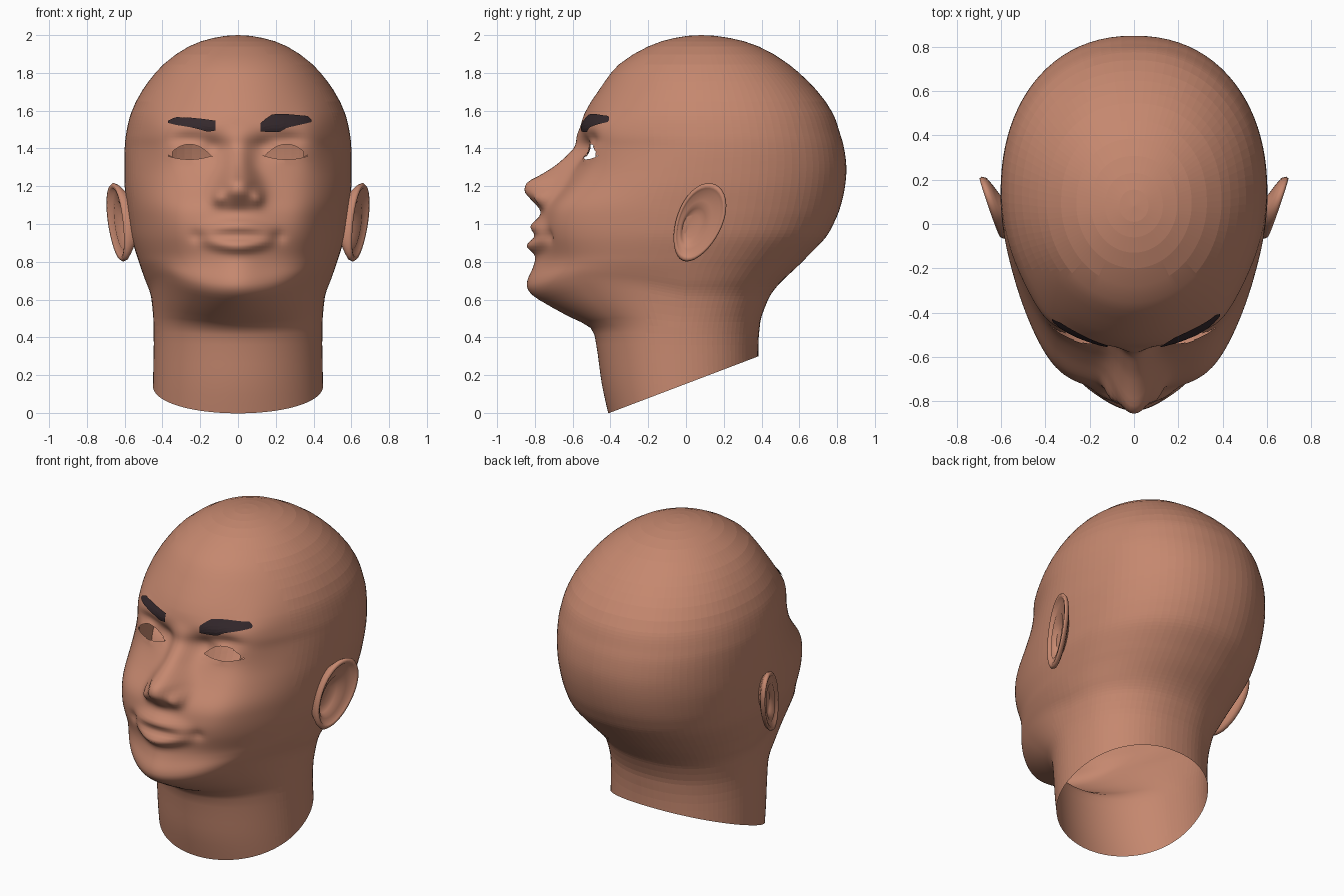
import bpy, bmesh, math
from mathutils import Vector
from mathutils.bvhtree import BVHTree

if "Cube" in bpy.data.objects:
    bpy.data.objects.remove(bpy.data.objects["Cube"])


def material(name, rgb):
    m = bpy.data.materials.new(name)
    m.diffuse_color = (*rgb, 1)
    m.use_nodes = True
    m.node_tree.nodes["Principled BSDF"].inputs["Base Color"].default_value = m.diffuse_color
    return m


skin = material("skin", (0.56, 0.245, 0.158))
dark = material("dark brown hair", (0.035, 0.022, 0.026))


def finish(bm, name, mat):
    mesh = bpy.data.meshes.new(name)
    bm.to_mesh(mesh)
    mesh.materials.append(mat)
    ob = bpy.data.objects.new(name, mesh)
    bpy.context.collection.objects.link(ob)
    return ob


def lerp_table(table, v):
    """Piecewise linear lookup; first column ascending."""
    if v <= table[0][0]:
        return table[0][1:]
    for a, b in zip(table, table[1:]):
        if v <= b[0]:
            t = (v - a[0]) / (b[0] - a[0])
            return [p + (q - p) * t for p, q in zip(a[1:], b[1:])]
    return table[-1][1:]


def loft(bm, rings):
    for r, s in zip(rings, rings[1:]):
        for i in range(len(r)):
            j = (i + 1) % len(r)
            bm.faces.new((r[i], s[i], s[j], r[j]))


# Head sections: height, front y, back y, half width, y of widest point
SECTIONS = [
    (2.00, .08, .08, 0, .08), (1.985, -.06, .23, .13, .08),
    (1.94, -.20, .385, .26, .09), (1.845, -.355, .545, .395, .10),
    (1.71, -.46, .69, .505, .12), (1.59, -.535, .775, .565, .13),
    (1.48, -.562, .815, .592, .14), (1.40, -.555, .837, .60, .14),
    (1.30, -.60, .849, .602, .13), (1.20, -.665, .842, .60, .12),
    (1.10, -.745, .82, .59, .11), (1.02, -.775, .79, .58, .10),
    (.93, -.79, .74, .565, .08), (.83, -.795, .645, .535, .04),
    (.77, -.81, .585, .515, .01), (.70, -.84, .51, .49, 0),
    (.65, -.835, .466, .47, -.01), (.60, -.78, .435, .458, -.02),
    (.51, -.62, .40, .449, -.03), (.45, -.505, .39, .447, -.04),
    (.36, -.475, .383, .446, -.04), (.15, -.445, .383, .45, -.03),
    (-.03, -.405, .383, .453, -.02)]

# Nose: height, projection, half width
NOSE = [(1.05, 0, .10), (1.08, .015, .11), (1.12, .08, .11), (1.17, .17, .105),
        (1.22, .197, .095), (1.26, .145, .085), (1.31, .095, .07),
        (1.40, .04, .06), (1.45, .02, .06), (1.52, 0, .06)]


def bump(x, z, cx, cz, sx, sz):
    return math.exp(-((x - cx) / sx) ** 2 - ((z - cz) / sz) ** 2)


def features(x, z):
    """Forward displacement of the face."""
    x = abs(x)
    near = [lerp_table(NOSE, z + k) for k in (-.012, 0, .012)]
    amount, width = (sum(c) / 3 for c in zip(*near))
    d = amount * math.exp(-(x / width) ** 2.4)
    d += .045 * bump(x, z, .105, 1.14, .032, .04)            # nostril wings
    lip = max(0, 1 - (x / .225) ** 2) ** 1.2
    d += lip * .042 * bump(0, z, 0, .988 - .8 * x * x, 1, .038)
    d += lip * .052 * bump(0, z, 0, .885 + .9 * x * x, 1, .036)
    d -= .02 * bump(x, z, .21, .935, .04, .03)               # mouth corners
    d -= .035 * bump(x, z, .135, 1.40, .06, .06)             # inner sockets
    d -= .018 * bump(x, z, .27, 1.45, .10, .03)              # lid crease
    d += .018 * bump(x, z, .255, 1.385, .10, .05)            # eyelids
    d += .045 * bump(x, z, .39, 1.44, .10, .14)              # outer brow
    d += .012 * bump(x, z, .25, 1.52, .16, .04)              # brow ridge
    d += .055 * bump(x, z, .37, 1.06, .14, .23)              # full cheeks
    # narrower muzzle and chin
    d -= .03 * (1 - math.exp(-(x / .13) ** 2)) * bump(0, z, 0, .76, 1, .17) \
        * math.exp(-(x / .34) ** 4)
    return d


def catmull(p0, p1, p2, p3, t):
    return [.5 * (2 * b + (c - a) * t + (2 * a - 5 * b + 4 * c - d) * t * t
                  + (3 * b - a - 3 * c + d) * t ** 3)
            for a, b, c, d in zip(p0, p1, p2, p3)]


def section_rows():
    first = [2 * a - b for a, b in zip(SECTIONS[0], SECTIONS[1])]
    first[0] = SECTIONS[1][0]
    keys = [first] + SECTIONS + [SECTIONS[-1]]
    rows = []
    for i in range(1, len(keys) - 2):
        z, dz = keys[i][0], keys[i][0] - keys[i + 1][0]
        n = max(2, round(dz / (.017 if .6 < z < 1.6 else .05)))
        rows += [catmull(*keys[i - 1:i + 3], k / n) for k in range(n)]
    return rows + [list(SECTIONS[-1])]


# Head and neck: lofted sections, denser towards the face
SEG = 120
bm = bmesh.new()
rings = []
for z, front, back, w, mid in section_rows()[1:]:
    ring = []
    for i in range(SEG):
        t = math.tau * i / SEG
        a = t - .45 * math.sin(t)
        s, c = math.sin(a), math.cos(a)
        lift = 0
        if c >= 0:
            x = w * s
            y = mid - (mid - front) * c - features(x, z) * min(1, 3 * c)
            # jawline rises from the chin towards the sides
            lift = .5 * x * x * min(1, 1.5 * c) * bump(0, z, 0, .62, 1, .15)
        else:
            x = w * math.copysign(abs(s) ** .91, s)
            y = mid + (back - mid) * abs(c) ** .91
        ring.append(bm.verts.new((x, y, z + lift)))
    rings.append(ring)
loft(bm, rings)
pole = bm.verts.new((0, .08, 2))
for i in range(SEG):
    bm.faces.new((pole, rings[0][i], rings[0][(i + 1) % SEG]))
bmesh.ops.recalc_face_normals(bm, faces=bm.faces)

# Slanted open neck base
bmesh.ops.bisect_plane(bm, geom=bm.verts[:] + bm.edges[:] + bm.faces[:],
                       plane_co=(0, -.405, 0), plane_no=(0, .38, -1),
                       clear_outer=True)
tree = BVHTree.FromBMesh(bm)


# Open almond eye holes
def eye_limits(x):
    u = max(-1, min(1, (abs(x) - .257) / .115))
    return 1.36 - .018 * (1 - u * u), 1.36 + .062 * (1 - u * u)


def in_eye(p):
    low, high = eye_limits(p.x)
    return p.y < -.2 and low < p.z < high


bmesh.ops.delete(bm, geom=[f for f in bm.faces if in_eye(f.calc_center_median())],
                 context='FACES')
for v in bm.verts:
    if v.is_boundary and v.co.z > 1.2:
        low, high = eye_limits(v.co.x)
        v.co.z = high if v.co.z > (low + high) / 2 else low
head = finish(bm, "head", skin)
for p in head.data.polygons:
    p.use_smooth = p.center.y < -.2      # soft face, faceted cranium


# Eyebrows: thin plates draped on the forehead (x, bottom, top)
def eyebrow(name, side, outline):
    bm = bmesh.new()
    n, m = 28, 5
    x0, x1 = outline[0][0], outline[-1][0]
    cols = []
    for i in range(n + 1):
        x = x0 + (x1 - x0) * i / n
        low, high = lerp_table(outline, x)
        col = []
        for j in range(m + 1):
            z = low + (high - low) * j / m
            hit = tree.ray_cast(Vector((side * x, -2, z)), Vector((0, 1, 0)))[0]
            col.append(bm.verts.new((side * x, hit.y - .008, z)))
        cols.append(col)
    for a, b in zip(cols, cols[1:]):
        for j in range(m):
            quad = (a[j], b[j], b[j + 1], a[j + 1])
            bm.faces.new(quad if side > 0 else quad[::-1])
    finish(bm, name, dark)


eyebrow("eyebrow_right", 1, [(.12, 1.49, 1.535), (.15, 1.488, 1.56), (.18, 1.487, 1.58),
                             (.22, 1.487, 1.583), (.26, 1.51, 1.582),
                             (.37, 1.535, 1.572), (.388, 1.54, 1.552)])
eyebrow("eyebrow_left", -1, [(.12, 1.495, 1.547), (.16, 1.488, 1.553), (.20, 1.50, 1.558),
                             (.25, 1.512, 1.563), (.33, 1.525, 1.566), (.37, 1.535, 1.547)])


# Ears: tilted dished blades flaring outwards at the back
# (scale, height, shift along, shift across)
EAR_RINGS = [(.45, -.11, 0, -.055), (.62, -.06, 0, -.04), (.85, -.035, 0, -.012),
             (.96, -.02, 0, 0), (1.0, 0, 0, 0), (.95, .012, 0, 0), (.87, .008, 0, 0),
             (.80, -.012, 0, -.003), (.62, -.004, -.02, -.012),
             (.46, -.035, -.03, -.02), (.28, -.045, -.03, -.025)]


def ear(name, side):
    bm = bmesh.new()
    rings = []
    for scale, out, da, db in EAR_RINGS:
        ring = []
        for i in range(36):
            t = math.tau * i / 36
            a = .22 * math.cos(t) * scale
            b = (.12 + .06 * a) * math.sin(t) * scale + db
            a += da
            y = .068 + .39 * a + .92 * b
            z = 1.008 + .92 * a - .39 * b
            x = .597 + .33 * (y + .05) + .03 * (z - 1) + out
            ring.append(bm.verts.new((side * x, y, z)))
        rings.append(ring)
    loft(bm, rings)
    cup = bm.faces.new(rings[-1])
    bmesh.ops.recalc_face_normals(bm, faces=bm.faces)
    if cup.normal.x * side < 0:
        bmesh.ops.reverse_faces(bm, faces=bm.faces)
    ob = finish(bm, name, skin)
    for p in ob.data.polygons:
        p.use_smooth = True


ear("ear_right", 1)
ear("ear_left", -1)
